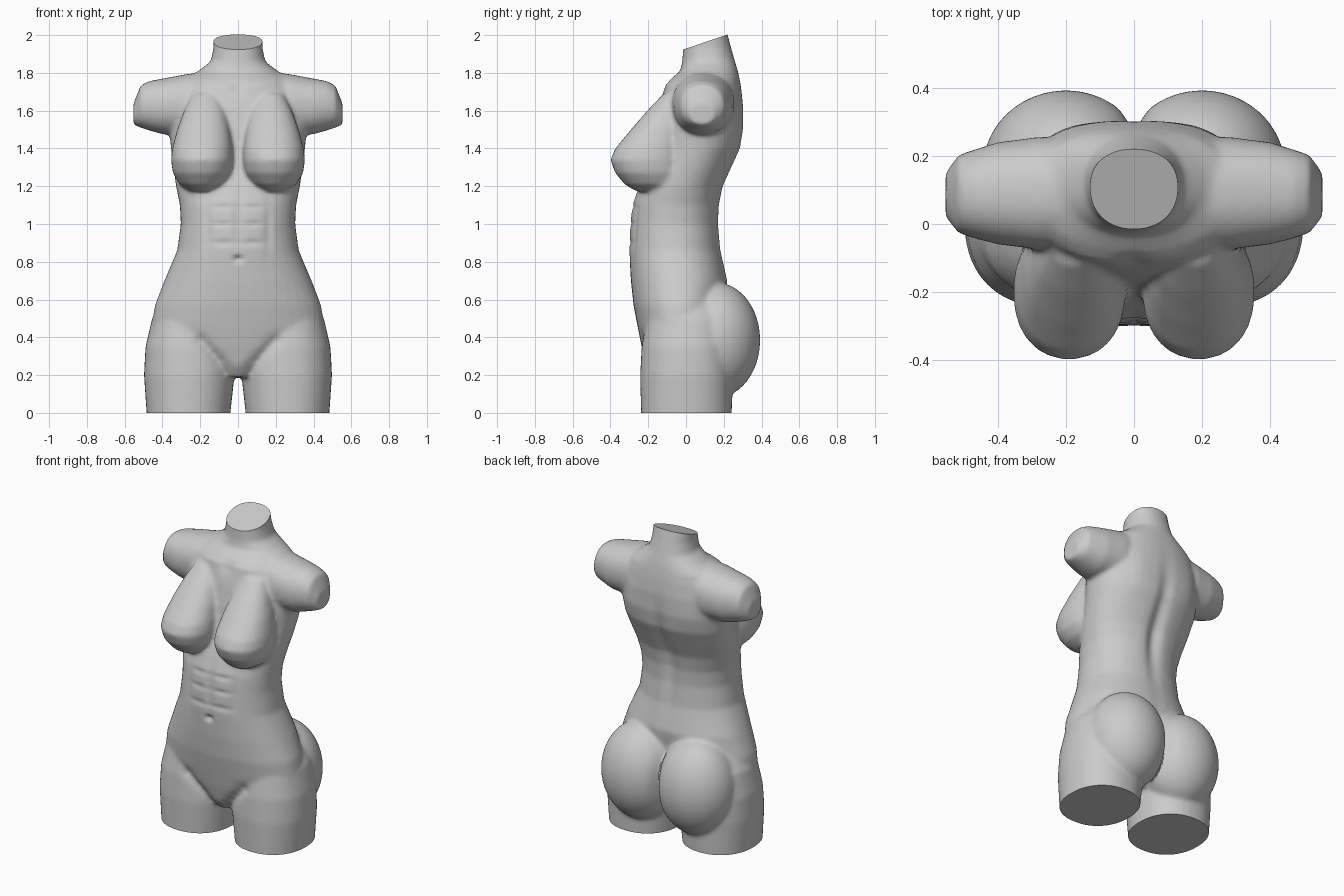
import bpy
import bmesh
from math import cos, sin, pi, exp, radians
from mathutils import Vector, Matrix

cube = bpy.data.objects.get("Cube")
if cube:
    bpy.data.objects.remove(cube, do_unlink=True)

SIDES = 40


def power(v, e):
    return abs(v) ** e * (1 if v >= 0 else -1)


def loft(bm, stations, place, exponent=2.2):
    """Closed skin through rounded sections: (position, centre, half width, low, high)."""
    rings = []
    for t, c, r, low, high in stations:
        mid, half = (low + high) / 2, (high - low) / 2
        ring = []
        for i in range(SIDES):
            a = 2 * pi * i / SIDES
            u = c + r * power(cos(a), 2 / exponent)
            v = mid + half * power(sin(a), 2 / exponent)
            ring.append(bm.verts.new(place(t, u, v)))
        rings.append(ring)
    faces = [bm.faces.new(rings[0]), bm.faces.new(rings[-1])]
    for a, b in zip(rings, rings[1:]):
        for i in range(SIDES):
            j = (i + 1) % SIDES
            faces.append(bm.faces.new((a[i], a[j], b[j], b[i])))
    bmesh.ops.recalc_face_normals(bm, faces=faces)


def upright(side=1):
    return lambda t, u, v: (side * u, v, t)


def sideways(side):
    return lambda t, u, v: (side * t, u, v)


bm = bmesh.new()

# Trunk from crotch to neck
loft(bm, [
    (0.19, 0, 0.07, -0.17, 0.10),
    (0.25, 0, 0.17, -0.21, 0.14),
    (0.35, 0, 0.36, -0.235, 0.17),
    (0.45, 0, 0.46, -0.255, 0.19),
    (0.57, 0, 0.44, -0.278, 0.21),
    (0.70, 0, 0.39, -0.292, 0.22),
    (0.86, 0, 0.322, -0.302, 0.185),
    (1.00, 0, 0.303, -0.297, 0.175),
    (1.10, 0, 0.308, -0.285, 0.18),
    (1.20, 0, 0.328, -0.25, 0.20),
    (1.30, 0, 0.343, -0.21, 0.245),
    (1.40, 0, 0.355, -0.185, 0.29),
    (1.50, 0, 0.365, -0.17, 0.305),
    (1.62, 0, 0.36, -0.145, 0.305),
    (1.71, 0, 0.33, -0.12, 0.295),
    (1.765, 0, 0.29, -0.085, 0.285),
    (1.81, 0, 0.21, -0.03, 0.275),
    (1.86, 0, 0.145, -0.02, 0.26),
    (1.93, 0, 0.13, -0.015, 0.24),
    (2.06, 0, 0.13, -0.012, 0.205),
], upright())

for side in (-1, 1):
    # Thigh
    loft(bm, [
        (-0.10, 0.262, 0.215, -0.235, 0.235),
        (0.00, 0.262, 0.222, -0.238, 0.242),
        (0.20, 0.258, 0.240, -0.243, 0.25),
        (0.35, 0.255, 0.235, -0.235, 0.25),
        (0.50, 0.25, 0.205, -0.21, 0.23),
        (0.62, 0.24, 0.14, -0.15, 0.16),
    ], upright(side))
    # Shoulder stump
    loft(bm, [
        (0.16, 0.10, 0.15, 1.55, 1.81),
        (0.28, 0.09, 0.165, 1.47, 1.792),
        (0.40, 0.09, 0.15, 1.475, 1.77),
        (0.47, 0.088, 0.13, 1.495, 1.757),
        (0.515, 0.088, 0.115, 1.51, 1.735),
        (0.553, 0.085, 0.065, 1.525, 1.64),
    ], sideways(side))
    # Bust
    loft(bm, [
        (1.175, 0.19, 0.07, -0.27, 0.0),
        (1.21, 0.19, 0.12, -0.325, 0.0),
        (1.27, 0.19, 0.155, -0.375, 0.0),
        (1.34, 0.19, 0.165, -0.40, 0.0),
        (1.40, 0.188, 0.16, -0.375, 0.0),
        (1.50, 0.182, 0.14, -0.292, 0.0),
        (1.60, 0.175, 0.11, -0.205, 0.0),
        (1.69, 0.17, 0.07, -0.12, 0.0),
    ], upright(side))
    # Buttock
    bmesh.ops.create_uvsphere(
        bm, u_segments=SIDES, v_segments=24, radius=1,
        matrix=Matrix.Translation((side * 0.2, 0.16, 0.385))
        @ Matrix.Diagonal((0.245, 0.233, 0.305, 1)))

mesh = bpy.data.meshes.new("torso")
bm.to_mesh(mesh)
bm.free()
torso = bpy.data.objects.new("torso", mesh)
bpy.context.collection.objects.link(torso)

# Fuse the volumes into one soft skin
remesh = torso.modifiers.new("fuse", "REMESH")
remesh.mode = "VOXEL"
remesh.voxel_size = 0.012
smooth = torso.modifiers.new("soften", "SMOOTH")
smooth.factor = 0.5
smooth.iterations = 9
bpy.context.view_layer.update()
fused = bpy.data.meshes.new_from_object(
    torso.evaluated_get(bpy.context.evaluated_depsgraph_get()))
torso.modifiers.clear()
torso.data = fused
bpy.data.meshes.remove(mesh)
fused.name = "torso"

bm = bmesh.new()
bm.from_mesh(fused)
bm.normal_update()

# Surface modelling: (facing, x, z, x radius, z radius, depth)
dents = [
    (1, 0, 1.22, 0.045, 0.28, 0.03),       # spine
    (1, 0, 0.36, 0.03, 0.2, 0.03),         # cleft
    (-1, 0, 1.02, 0.025, 0.15, 0.010),     # belly midline
    (-1, 0, 0.815, 0.022, 0.016, 0.022),   # navel
    (-1, 0, 1.72, 0.04, 0.04, 0.012),      # throat hollow
]
for side in (-1, 1):
    for z in (0.9, 1.0, 1.09):
        dents.append((-1, side * 0.08, z, 0.06, 0.014, 0.008))
    dents.append((-1, side * 0.16, 0.97, 0.02, 0.14, 0.007))
    dents.append((-1, side * 0.13, 1.735, 0.11, 0.02, -0.010))
    dents.append((1, side * 0.2, 1.5, 0.08, 0.12, -0.008))
    for i in range(5):
        dents.append((-1, side * (0.06 + 0.035 * i), 0.24 + 0.035 * i, 0.03, 0.03, 0.012))

for v in bm.verts:
    x, y, z = v.co
    for facing, dx, dz, rx, rz, depth in dents:
        weight = max(0, facing * v.normal.y)
        reach = ((x - dx) / rx) ** 2 + ((z - dz) / rz) ** 2
        if weight and reach < 8:
            v.co.y -= facing * depth * weight * exp(-reach)

# Flat cuts through the thighs and the neck
for point, normal in (((0, 0, 0), (0, 0, -1)), ((0, 0.21, 2.0), (0, -0.34, 1))):
    cut = bmesh.ops.bisect_plane(
        bm, geom=bm.verts[:] + bm.edges[:] + bm.faces[:],
        plane_co=Vector(point), plane_no=Vector(normal).normalized(), clear_outer=True)
    edges = [e for e in cut["geom_cut"] if isinstance(e, bmesh.types.BMEdge)]
    bmesh.ops.edgeloop_fill(bm, edges=edges)
bmesh.ops.recalc_face_normals(bm, faces=bm.faces[:])
bm.to_mesh(fused)
bm.free()

# Plain grey clay
clay = bpy.data.materials.new("grey clay")
clay.use_nodes = True
colour = (0.6, 0.6, 0.6, 1)
clay.diffuse_color = colour
clay.node_tree.nodes["Principled BSDF"].inputs["Base Color"].default_value = colour
fused.materials.clear()
fused.materials.append(clay)

bpy.ops.object.select_all(action="DESELECT")
torso.select_set(True)
bpy.context.view_layer.objects.active = torso
bpy.ops.object.shade_smooth_by_angle(angle=radians(50))
